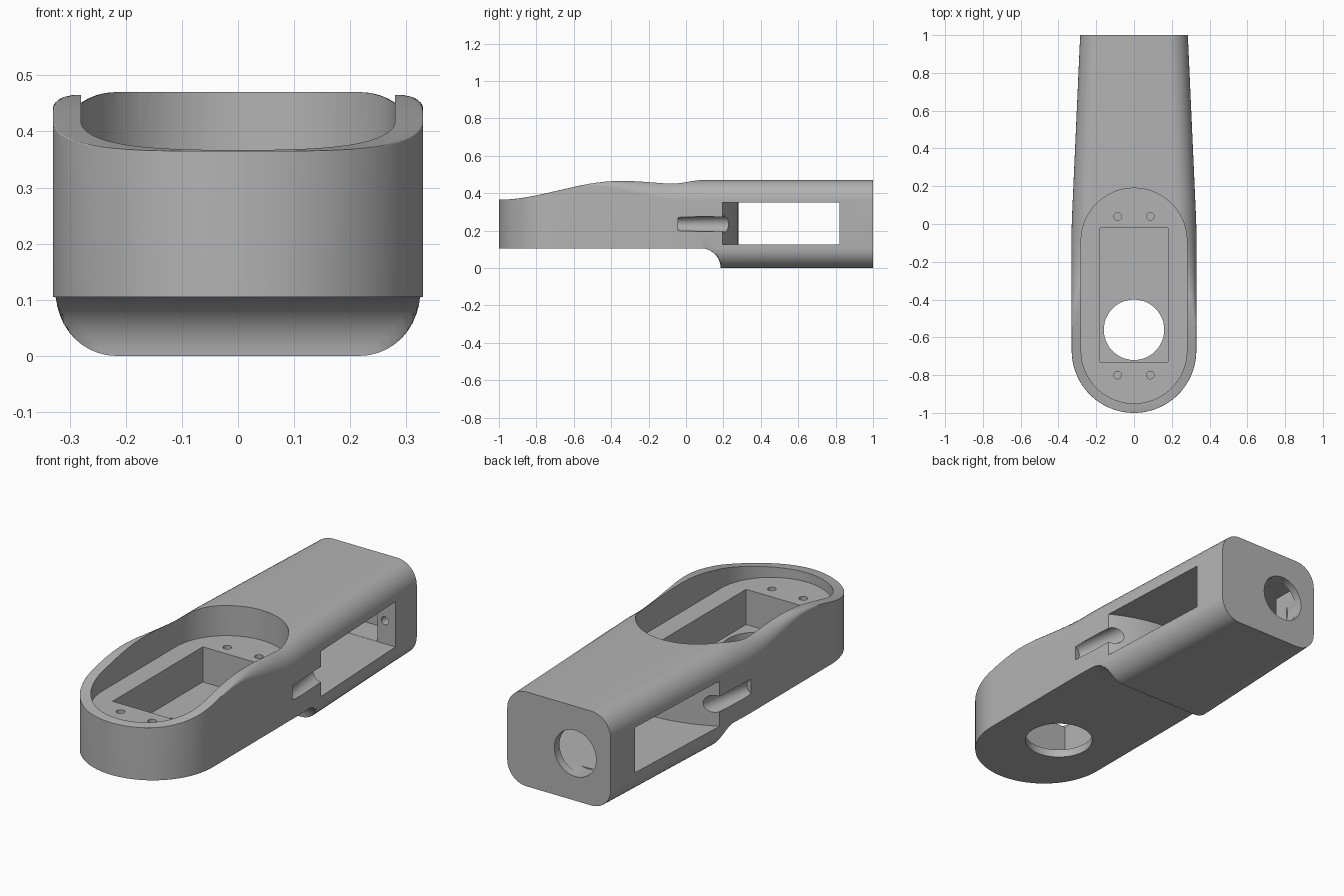
import bpy, bmesh, math
from mathutils import Vector

if "Cube" in bpy.data.objects:
    bpy.data.objects.remove(bpy.data.objects["Cube"])

gray = bpy.data.materials.new("plain_gray")
gray.use_nodes = True
COLOR = (0.45, 0.45, 0.45, 1)
gray.diffuse_color = COLOR
gray.node_tree.nodes["Principled BSDF"].inputs["Base Color"].default_value = COLOR

FRONT, WIDE, CORNER = -0.67, 0.33, 0.105
cutters = []


def make_object(name, bm):
    bmesh.ops.recalc_face_normals(bm, faces=bm.faces)
    mesh = bpy.data.meshes.new(name)
    bm.to_mesh(mesh)
    bm.free()
    mesh.materials.append(gray)
    obj = bpy.data.objects.new(name, mesh)
    bpy.context.collection.objects.link(obj)
    return obj


def ease(a, b, v):
    f = min(1, max(0, (v - a) / (b - a)))
    return f * f * (3 - 2 * f)


# Loft rules along the arm: width, top height, belly height, upper rounding
def half_width(y):
    if y < FRONT:
        return max(0.008, math.sqrt(max(0, WIDE ** 2 - (y - FRONT) ** 2)))
    return WIDE - 0.045 * max(0, y)


def top_height(y):
    return 0.365 + 0.1 * ease(-1, -0.36, y) + 0.005 * ease(-0.1, 0.1, y)


def belly_height(y):
    d = max(0, y - 0.08)
    return math.sqrt(max(0, CORNER ** 2 - d ** 2))


def section(y):
    w, top, belly = half_width(y), top_height(y), belly_height(y)
    rt = 0.002 + 0.105 * ease(-0.62, 0.0, y)
    rx, rb = min(rt, w * 0.8), min(CORNER, w * 0.8)
    half = []
    for i in range(11):
        a = math.pi / 2 * (1 - i / 10)
        half.append((w - rb + rb * math.cos(a), max(belly, CORNER * (1 - math.sin(a)))))
    for i in range(11):
        a = math.pi / 2 * i / 10
        half.append((w - rx + rx * math.cos(a), top - rt + rt * math.sin(a)))
    ring = half + [(-x, z) for x, z in reversed(half)]
    return [Vector((x, y, z)) for x, z in ring]


# Main shell, lofted from front tip to square rear
stations = [FRONT - WIDE * math.cos(math.pi / 2 * i / 24) for i in range(24)]
stations += [FRONT + 0.05 * i for i in range(15)]
stations += [0.08 + CORNER * math.sin(math.pi / 2 * i / 10) for i in range(11)]
stations += [0.45, 0.7, 1.0]
bm = bmesh.new()
rings = [[bm.verts.new(p) for p in section(y)] for y in stations]
for r0, r1 in zip(rings, rings[1:]):
    for i in range(len(r0)):
        j = (i + 1) % len(r0)
        bm.faces.new((r0[i], r0[j], r1[j], r1[i]))
bm.faces.new(rings[0])
bm.faces.new(rings[-1])
bmesh.ops.remove_doubles(bm, verts=bm.verts, dist=0.00001)
body = make_object("arm_shell", bm)


def prism(name, outline, z0, z1):
    bm = bmesh.new()
    face = bm.faces.new([bm.verts.new((x, y, z0)) for x, y in outline])
    grown = bmesh.ops.extrude_face_region(bm, geom=[face])["geom"]
    tops = [v for v in grown if isinstance(v, bmesh.types.BMVert)]
    bmesh.ops.translate(bm, verts=tops, vec=(0, 0, z1 - z0))
    cutters.append(make_object(name, bm))


def box(name, x0, x1, y0, y1, z0, z1):
    prism(name, [(x0, y0), (x1, y0), (x1, y1), (x0, y1)], z0, z1)


def rod(name, start, end, r1, r2=None, sides=24):
    start, end = Vector(start), Vector(end)
    axis = end - start
    bm = bmesh.new()
    bmesh.ops.create_cone(bm, cap_ends=True, segments=sides, radius1=r1,
                          radius2=r2 or r1, depth=axis.length)
    obj = make_object(name, bm)
    spin = axis.to_track_quat("Z", "Y").to_matrix().to_4x4()
    obj.data.transform(spin)
    obj.data.transform(spin.Translation((start + end) / 2))
    cutters.append(obj)


# Upper recess with rounded ends
r = 0.28
arc = [math.pi * i / 32 for i in range(33)]
stadium = [(r * math.cos(a), -0.09 + r * math.sin(a)) for a in arc]
stadium += [(-r * math.cos(a), FRONT - r * math.sin(a)) for a in arc]
prism("recess_cutter", stadium, 0.32, 0.7)

# Deep rectangular well, round opening and mounting screw holes
box("well_cutter", -0.18, 0.18, -0.73, -0.02, 0.145, 0.4)
rod("belly_hole_cutter", (0, -0.56, 0.05), (0, -0.56, 0.2), 0.16, sides=48)
for x in (-0.087, 0.087):
    for y in (-0.8, 0.04):
        rod("screw_hole_cutter", (x, y, 0.22), (x, y, 0.36), 0.02, sides=16)

# Side window passing through, with a bowed front wall
bow = [(-0.4 + 0.05 * i, 0.28 - 0.83 * (-0.4 + 0.05 * i) ** 2) for i in range(17)]
prism("window_cutter", bow + [(0.4, 0.82), (-0.4, 0.82)], 0.125, 0.35)

# Rear chamber, its flange screws and the shaft opening
box("chamber_cutter", -0.2, 0.195, 0.78, 0.96, 0.126, 0.349)
for x in (-0.24, 0.235):
    rod("flange_screw_cutter", (x, 0.78, 0.24), (x, 0.92, 0.24), 0.02, sides=16)
rod("shaft_hole_cutter", (-0.09, 0.9, 0.235), (-0.09, 1.1, 0.235), 0.115, sides=48)

# Cable grooves leading into the window from both sides
for side in (-1, 1):
    rod("groove_cutter", (side * 0.34, -0.04, 0.235), (side * 0.285, 0.3, 0.235),
        0.037, 0.045)

# Carve everything, then tidy the shading
bpy.context.view_layer.objects.active = body
body.select_set(True)
for cutter in cutters:
    mod = body.modifiers.new("cut", "BOOLEAN")
    mod.operation = "DIFFERENCE"
    mod.solver = "EXACT"
    mod.object = cutter
    bpy.ops.object.modifier_apply(modifier=mod.name)
    bpy.data.objects.remove(cutter)
bpy.ops.object.shade_smooth_by_angle(angle=math.radians(30))
